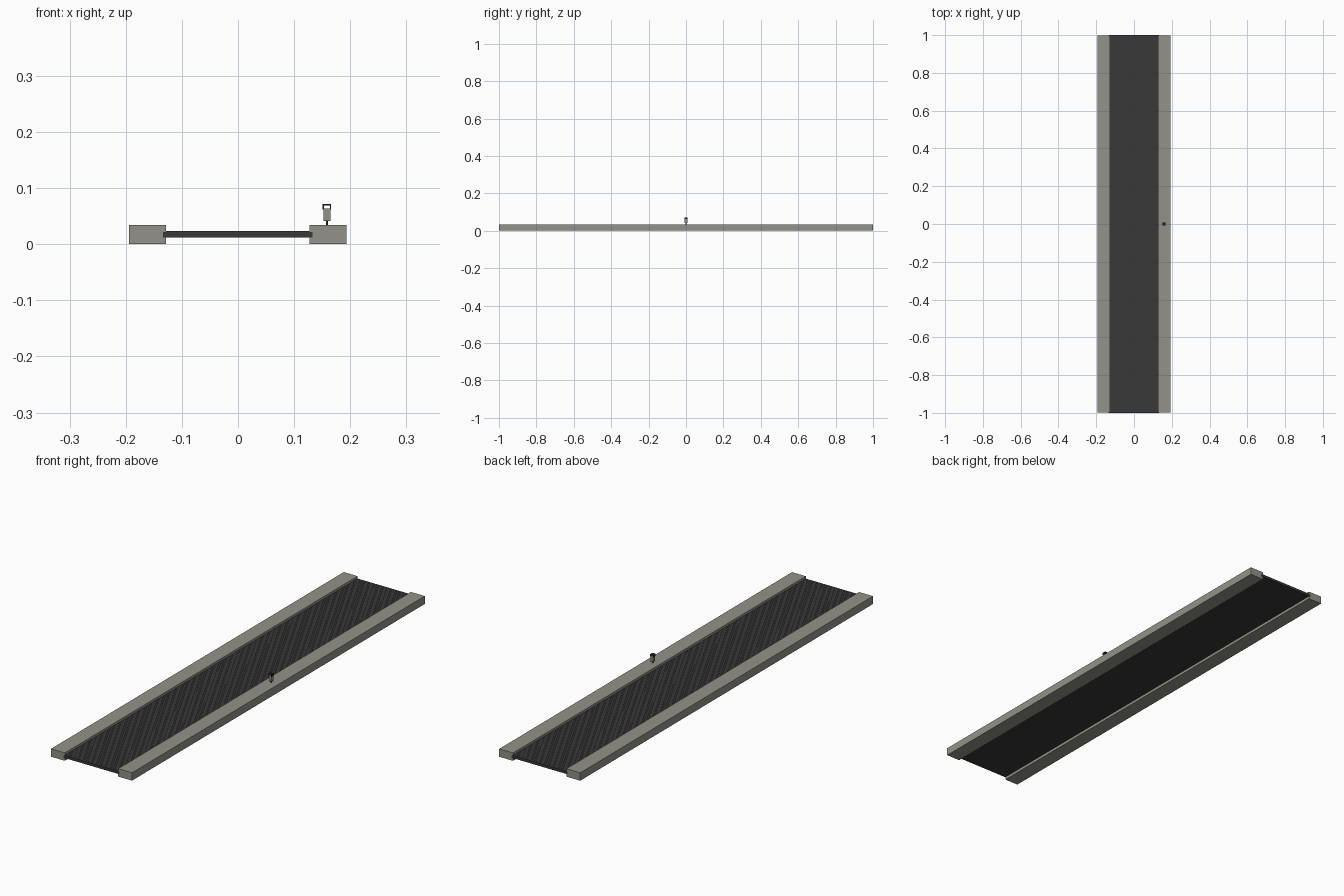
import bpy, bmesh
from mathutils import Matrix, Vector

if "Cube" in bpy.data.objects:
    bpy.data.objects.remove(bpy.data.objects["Cube"])


def material(name, rgb):
    m = bpy.data.materials.new(name)
    m.diffuse_color = (*rgb, 1)
    m.use_nodes = True
    m.node_tree.nodes["Principled BSDF"].inputs["Base Color"].default_value = m.diffuse_color
    return m


GREY = material("warm grey metal", (0.29, 0.29, 0.25))
DARK = material("dark rubber", (0.04, 0.04, 0.04))
BLACK = material("black plastic", (0.015, 0.015, 0.015))


def boxes(name, mat, specs, bevel=0):
    """One object from boxes given as (x0, x1, y0, y1, z0, z1)."""
    bm = bmesh.new()
    for x0, x1, y0, y1, z0, z1 in specs:
        centre = Vector(((x0 + x1) / 2, (y0 + y1) / 2, (z0 + z1) / 2))
        size = Matrix.Diagonal((x1 - x0, y1 - y0, z1 - z0, 1))
        bmesh.ops.create_cube(bm, size=1, matrix=Matrix.Translation(centre) @ size)
    me = bpy.data.meshes.new(name)
    bm.to_mesh(me)
    bm.free()
    me.materials.append(mat)
    ob = bpy.data.objects.new(name, me)
    bpy.context.collection.objects.link(ob)
    if bevel:
        mod = ob.modifiers.new("bevel", 'BEVEL')
        mod.width, mod.segments = bevel, 2
    return ob


# side rails
boxes("left_rail", GREY, [(-0.194, -0.128, -0.999, 0.999, 0, 0.034)])
boxes("right_rail", GREY, [(0.127, 0.193, -0.999, 0.999, 0, 0.034)])

# belt slab with fine cross slats on top
boxes("belt", DARK, [(-0.134, 0.133, -1, 1, 0.012, 0.022)])
N = 160
step = 2 / N
boxes("belt_slats", DARK, [(-0.128, 0.127, -1 + i * step + 0.0004,
                            -1 + (i + 1) * step - 0.0004, 0.0215, 0.0235)
                           for i in range(N)])

# small sensor post on the right rail
X, D = 0.1585, 0.008
boxes("sensor_stem", BLACK, [(X - 0.002, X + 0.002, -0.002, 0.002, 0.033, 0.042)])
boxes("sensor_body", GREY, [(X - 0.0065, X + 0.0065, -D, D, 0.041, 0.064)], 0.0012)
# open dark bracket over the body
boxes("sensor_bracket", BLACK, [
    (X - 0.0075, X - 0.0055, -D, D, 0.062, 0.0715),
    (X + 0.0055, X + 0.0075, -D, D, 0.062, 0.0715),
    (X - 0.0075, X + 0.0075, -D, D, 0.069, 0.0715)])
